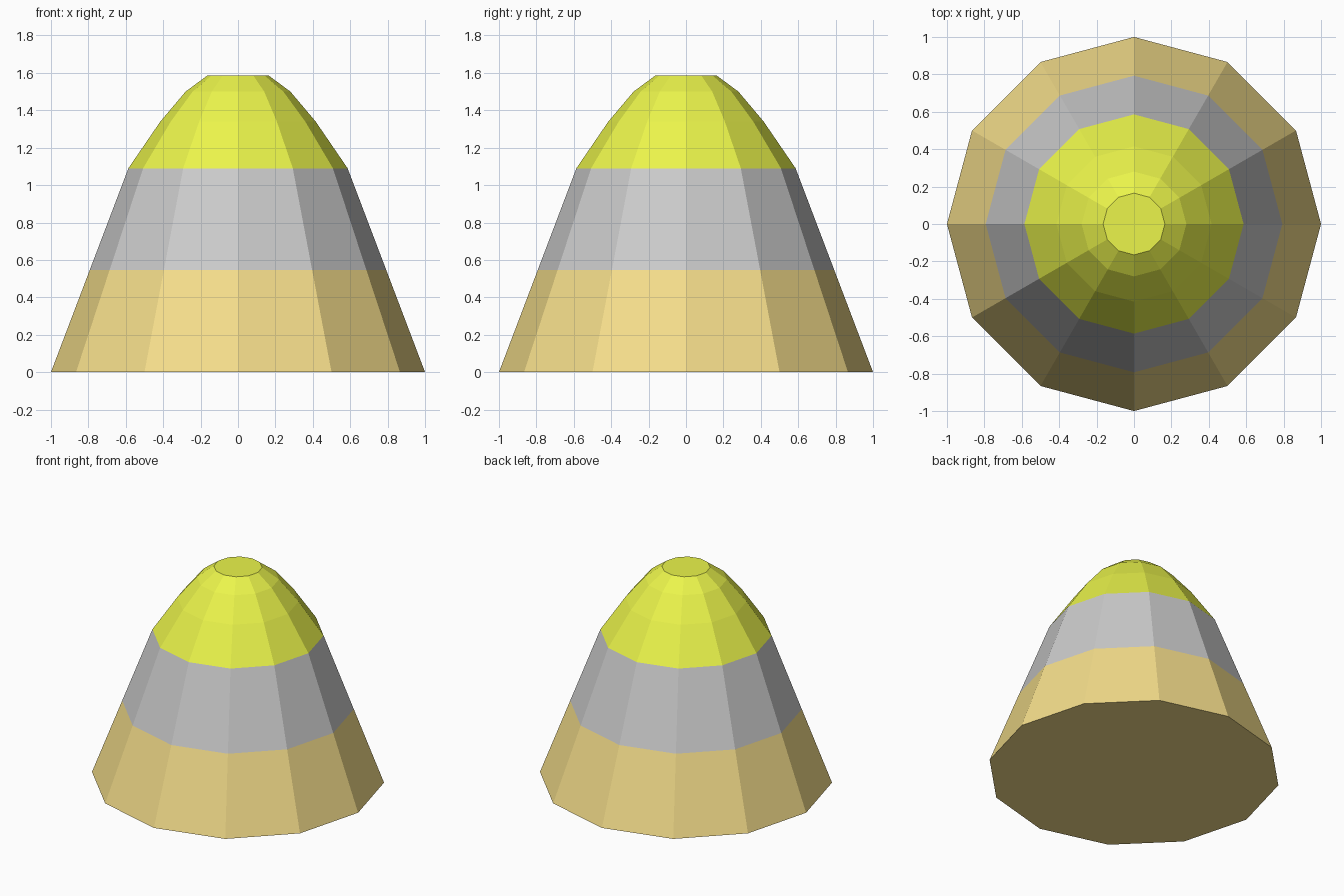
import bpy, bmesh
from math import cos, sin, tau

if "Cube" in bpy.data.objects:
    bpy.data.objects.remove(bpy.data.objects["Cube"])

SIDES = 12


def band(name, profile, color=None, cap_bottom=False, cap_top=False):
    """Low-poly ring stack from (radius, height) points."""
    bm = bmesh.new()
    rings = [[bm.verts.new((r * cos(tau * i / SIDES), r * sin(tau * i / SIDES), z))
              for i in range(SIDES)] for r, z in profile]
    for low, high in zip(rings, rings[1:]):
        for i in range(SIDES):
            j = (i + 1) % SIDES
            bm.faces.new((low[i], low[j], high[j], high[i]))
    if cap_bottom:
        bm.faces.new(rings[0][::-1])
    if cap_top:
        bm.faces.new(rings[-1])
    mesh = bpy.data.meshes.new(name)
    bm.to_mesh(mesh)
    bm.free()
    if color:
        mat = bpy.data.materials.new(name + "_color")
        mat.diffuse_color = (*color, 1)
        mat.use_nodes = True
        mat.node_tree.nodes["Principled BSDF"].inputs["Base Color"].default_value = mat.diffuse_color
        mesh.materials.append(mat)
    obj = bpy.data.objects.new(name, mesh)
    bpy.context.collection.objects.link(obj)
    return obj


# Wide orange base, closed underneath
band("base_band", [(1, 0), (0.793, 0.545)], (0.91, 0.727, 0.257), cap_bottom=True)
# Plain grey middle
band("middle_band", [(0.793, 0.545), (0.586, 1.09)])
# Rounded yellow-green tip with a flat top
band("tip", [(0.586, 1.09), (0.415, 1.34), (0.28, 1.5), (0.165, 1.585)],
     (0.83, 0.91, 0.07), cap_top=True)
